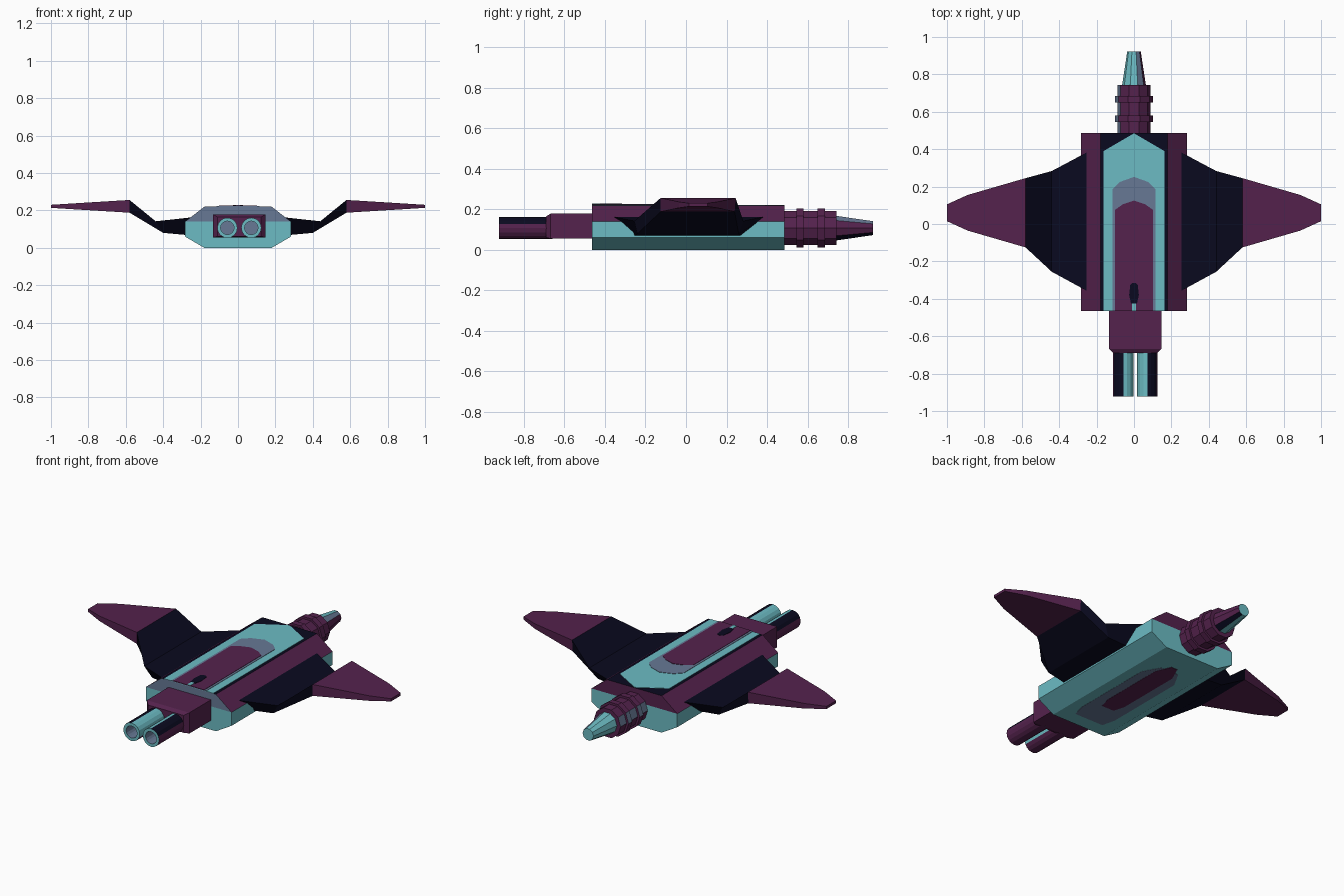
import bpy, bmesh, math
from mathutils import Vector

if "Cube" in bpy.data.objects:
    bpy.data.objects.remove(bpy.data.objects["Cube"])

COLOURS = {
    "teal": (0.15, 0.50, 0.55),
    "purple": (0.089, 0.016, 0.074),
    "navy": (0.003, 0.003, 0.014),
    "slate": (0.135, 0.19, 0.30),
}
NAMES = list(COLOURS)
MATS = []
for n, c in COLOURS.items():
    m = bpy.data.materials.new(n)
    m.diffuse_color = (*c, 1)
    m.use_nodes = True
    m.node_tree.nodes["Principled BSDF"].inputs["Base Color"].default_value = m.diffuse_color
    MATS.append(m)


def finish(name, bm, rule):
    """Colour faces by rule(centre, normal) and make the object."""
    bmesh.ops.recalc_face_normals(bm, faces=bm.faces)
    for f in bm.faces:
        f.material_index = NAMES.index(rule(f.calc_center_median(), f.normal))
    me = bpy.data.meshes.new(name)
    bm.to_mesh(me)
    bm.free()
    for m in MATS:
        me.materials.append(m)
    ob = bpy.data.objects.new(name, me)
    bpy.context.collection.objects.link(ob)
    return ob


def loft_bm(sections):
    """Closed solid through equal-length rings of points."""
    bm = bmesh.new()
    rings = [[bm.verts.new(p) for p in s] for s in sections]
    k = len(rings[0])
    for a, b in zip(rings, rings[1:]):
        for i in range(k):
            j = (i + 1) % k
            bm.faces.new((a[i], a[j], b[j], b[i]))
    bm.faces.new(rings[0])
    bm.faces.new(rings[-1])
    return bm


def lathe(name, cx, cz, profile, sides, rule):
    """Turned part along y; profile is (y, radius) pairs."""
    secs = [[(cx + r * math.cos(math.tau * i / sides), y,
              cz + r * math.sin(math.tau * i / sides)) for i in range(sides)]
            for y, r in profile]
    return finish(name, loft_bm(secs), rule)


def plate(name, outline, z0, z1, colour):
    """Flat plate from half an outline (x >= 0), mirrored across x = 0."""
    pts = outline + [(-x, y) for x, y in reversed(outline) if x > 0]
    secs = [[(x, y, z) for x, y in pts] for z in (z0, z1)]
    return finish(name, loft_bm(secs), lambda c, n: colour)


# Hull: eight-sided prism, split at the shoulder line for colouring
F, B, TOP = -0.465, 0.487, 0.22
half = [(0.18, 0), (0.283, 0.06), (0.283, 0.14), (0.18, TOP)]
ring = half + [(-x, z) for x, z in reversed(half)]
bm = loft_bm([[(x, y, z) for x, z in ring] for y in (F, B)])
bmesh.ops.bisect_plane(bm, geom=bm.verts[:] + bm.edges[:] + bm.faces[:],
                       plane_co=(0, 0, 0.14), plane_no=(0, 0, 1))


def hull_rule(c, n):
    if n.z > 0.9:
        return "navy"
    if c.z < 0.14:
        return "teal"
    return "slate" if n.y < -0.9 else "purple"


finish("hull", bm, hull_rule)

# Deck panels, layered with pointed rear ends
plate("deck_stripe", [(0.163, F), (0.163, 0.39), (0, 0.485)], TOP - 0.002, TOP + 0.002, "teal")
plate("deck_border", [(0.115, F), (0.115, 0.185), (0.075, 0.225), (0, 0.252)],
      TOP, TOP + 0.004, "slate")
plate("deck_panel", [(0.102, F), (0.102, 0.075), (0.06, 0.105), (0, 0.125)],
      TOP, TOP + 0.006, "purple")
plate("deck_hatch", [(0.016, -0.425), (0.026, -0.38), (0.02, -0.325), (0.01, -0.315)],
      TOP, TOP + 0.008, "navy")
plate("deck_notch", [(0.011, F), (0.011, -0.425)], TOP, TOP + 0.008, "teal")

# Belly panels
plate("belly_border", [(0.095, -0.38), (0.115, -0.3), (0.115, 0.2), (0.06, 0.3)],
      0.0005, -0.001, "slate")
plate("belly_panel", [(0.04, -0.22), (0.06, -0.15), (0.06, 0.25), (0.02, 0.34)],
      0.0005, -0.002, "purple")

# Wings: stations (x top, x bottom, z top, z bottom, top y range, bottom y range)
stations = [
    (0.22, 0.22, 0.166, 0.064, (-0.375, 0.40), (-0.26, 0.27)),
    (0.44, 0.40, 0.142, 0.080, (-0.255, 0.283), (-0.24, 0.26)),
    (0.58, 0.58, 0.256, 0.188, (-0.125, 0.245), (-0.125, 0.24)),
    (0.89, 0.89, 0.237, 0.207, (-0.035, 0.155), (-0.035, 0.155)),
    (1.00, 1.00, 0.230, 0.214, (0.015, 0.105), (0.015, 0.105)),
]
secs = [[(xt, t[0], zt), (xt, t[1], zt), (xb, b[1], zb), (xb, b[0], zb)]
        for xt, xb, zt, zb, t, b in stations]
wings = finish("wings", loft_bm(secs), lambda c, n: "purple" if c.x > 0.58 else "navy")
wings.modifiers.new("mirror", "MIRROR")

# Rear engine: ten-sided drum with two rings and a tapering nozzle
CZ = 0.107


def drum_rule(c, n):
    return "slate" if n.x < -0.9 and n.z > 0 else "purple"


def nozzle_rule(c, n):
    if n.x > 0.8:
        return "purple"
    if n.x > 0.1:
        return "slate" if n.z > 0 else "navy"
    return "teal"


lathe("engine_drum", 0, CZ, [(0.48, 0.088), (0.742, 0.088)], 10, drum_rule)
for i, y in enumerate((0.545, 0.65)):
    lathe(f"engine_ring_{i + 1}", 0, CZ, [(y, 0.101), (y + 0.035, 0.101)], 10, drum_rule)
lathe("engine_nozzle", 0, CZ, [(0.74, 0.064), (0.923, 0.036)], 10, nozzle_rule)

# Gun housing with a short tapered lip
CX = 0.007


def rect(y, hx, z0, z1):
    return [(CX - hx, y, z0), (CX + hx, y, z0), (CX + hx, y, z1), (CX - hx, y, z1)]


finish("gun_housing", loft_bm([rect(-0.46, 0.14, 0.055, 0.179), rect(-0.668, 0.14, 0.055, 0.179),
                               rect(-0.69, 0.117, 0.062, 0.165)]), lambda c, n: "purple")

# Twin hollow barrels: teal on the inner side, navy on top, purple outside and below
for side, name in ((-1, "left_barrel"), (1, "right_barrel")):
    cx = CX + side * 0.064

    def barrel_rule(c, n, side=side, cx=cx):
        if n.y < -0.9:
            return "slate" if c.y > -0.9 else "teal"
        radial = Vector((c.x - cx, 0, c.z - CZ))
        if radial.length < 0.045:
            return "slate"
        out = n.x * side
        if out < 0.05 and n.z > -0.3:
            return "teal"
        return "navy" if n.z > 0.5 else "purple"

    lathe(name, cx, CZ, [(-0.66, 0.054), (-0.922, 0.054), (-0.922, 0.036), (-0.80, 0.036)],
          16, barrel_rule)
